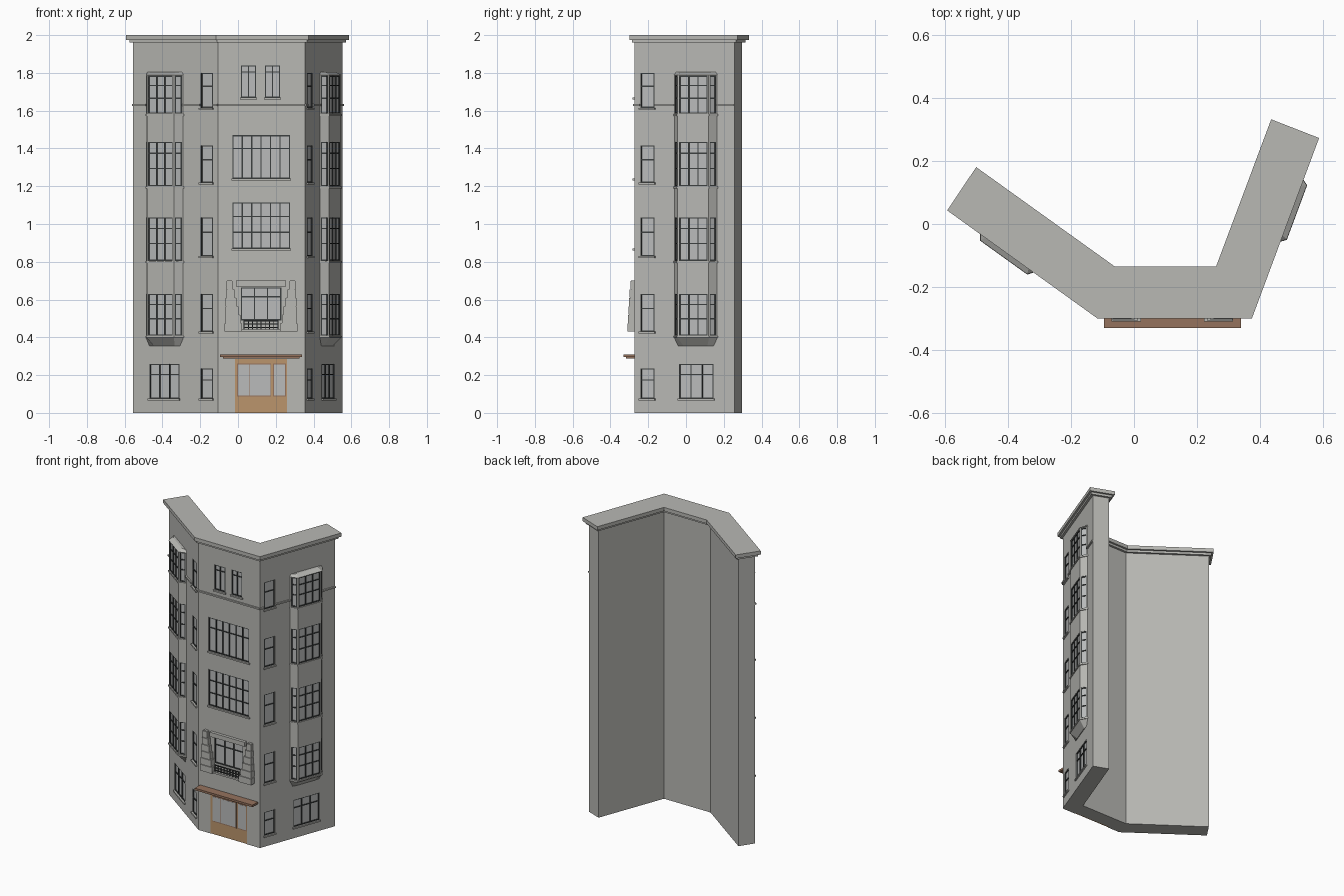
import bpy, bmesh
from mathutils import Vector

cube = bpy.data.objects.get("Cube")
if cube:
    bpy.data.objects.remove(cube, do_unlink=True)


def material(name, rgb):
    m = bpy.data.materials.new(name)
    m.use_nodes = True
    m.diffuse_color = (*rgb, 1)
    m.node_tree.nodes["Principled BSDF"].inputs["Base Color"].default_value = (*rgb, 1)
    return m


STONE = material("grey stone", (0.48, 0.48, 0.455))
GLASS = material("pale glass", (0.49, 0.5, 0.5))
DARK = material("dark frame", (0.045, 0.05, 0.05))
WOOD = material("tan wood", (0.5, 0.3, 0.15))
BROWN = material("brown wood", (0.3, 0.17, 0.11))

parts = {}


def part(name, mat=STONE):
    if name not in parts:
        parts[name] = (bmesh.new(), mat)
    return parts[name][0]


def prism(bm, low, z0, z1, high=None):
    """Solid between a lower outline and an upper one."""
    a = [bm.verts.new((p[0], p[1], z0)) for p in low]
    b = [bm.verts.new((p[0], p[1], z1)) for p in (high or low)]
    faces = [bm.faces.new(a), bm.faces.new(b)]
    for i in range(len(a)):
        j = (i + 1) % len(a)
        faces.append(bm.faces.new((a[i], a[j], b[j], b[i])))
    bmesh.ops.recalc_face_normals(bm, faces=faces)


class Facade:
    """Flat wall plane: u runs along it, p points outward."""
    def __init__(self, start, end, outward):
        self.o = Vector(start)
        self.d = (Vector(end) - self.o).normalized()
        self.n = Vector((self.d.y, -self.d.x))
        if self.n.dot(Vector(outward)) < 0:
            self.n = -self.n

    def at(self, u, p=0):
        return self.o + self.d * u + self.n * p

    def box(self, bm, u0, u1, p0, p1, z0, z1):
        prism(bm, [self.at(u0, p0), self.at(u1, p0), self.at(u1, p1), self.at(u0, p1)], z0, z1)


def window(f, body, u0, u1, z0, z1, cols=1, rails=(), sill=True, bar=0.006):
    """Recessed glazing with frame, mullions and rails given as height fractions."""
    f.box(part(body + "_cutter"), u0, u1, -0.01, 0.01, z0, z1)
    f.box(part("window_glass", GLASS), u0, u1, -0.011, -0.007, z0, z1)
    fr = part("window_frames", DARK)
    for i in range(cols + 1):
        u = u0 + (u1 - u0 - bar) * i / cols
        f.box(fr, u, u + bar, -0.011, -0.001, z0, z1)
    for t in (0, *rails, 1):
        z = z0 + (z1 - z0 - bar) * t
        f.box(fr, u0, u1, -0.011, -0.002, z, z + bar)
    if sill:
        f.box(part("window_sills"), u0 - 0.005, u1 + 0.005, -0.002, 0.01, z0 - 0.01, z0)


def offset(poly, dist):
    """Mitred offset of a counter-clockwise outline."""
    out = []
    for i, p in enumerate(poly):
        e1 = (p - poly[i - 1]).normalized()
        e2 = (poly[(i + 1) % len(poly)] - p).normalized()
        n1, n2 = Vector((e1.y, -e1.x)), Vector((e2.y, -e2.x))
        out.append(p + (n1 + n2) * dist / (1 + n1.dot(n2)))
    return out


# Main body: bent plan with two splayed wings, and a stepped cornice
plan = [Vector(p) for p in ((-0.555, 0.05), (-0.107, -0.272), (0.355, -0.272), (0.552, 0.257),
                            (0.452, 0.296), (0.28, -0.163), (-0.07, -0.163), (-0.494, 0.141))]
prism(part("building_walls"), plan, 0, 1.965)
prism(part("cornice_step"), offset(plan, 0.015), 1.96, 1.976)
prism(part("cornice"), offset(plan, 0.028), 1.975, 2.0)

front = Facade((0, -0.272), (1, -0.272), (0, -1))
left_wing = Facade(plan[2], plan[3], (1, 0))
right_wing = Facade(plan[1], plan[0], (-1, 0))
course = part("string_course")

# Wings: narrow window column, ground window and projecting bay
BAY = [(0.226, 0), (0.258, 0.04), (0.433, 0.04), (0.466, 0)]
FLOORS = [(0.41, 0.63), (0.805, 1.035), (1.2, 1.435), (1.585, 1.785)]
for side, f in (("left", left_wing), ("right", right_wing)):
    for z0, z1 in ((0.075, 0.235), (0.43, 0.63), (0.83, 1.035), (1.22, 1.415), (1.615, 1.8)):
        window(f, "building_walls", 0.032, 0.112, z0, z1, 1, (0.62,))
    window(f, "building_walls", 0.251, 0.446, 0.075, 0.26, 3, (0.7,))
    length = (plan[3] - plan[2]).length if side == "left" else (plan[0] - plan[1]).length
    for u0, u1 in ((0, 0.03), (0.114, 0.226), (0.466, length)):
        f.box(course, u0, u1, -0.002, 0.009, 1.625, 1.635)

    def outline(grow=0.0, depth=1.0):
        pts = [(u + (grow if u > 0.34 else -grow), p * depth + (grow if p else 0)) for u, p in BAY]
        pts = [(pts[0][0], -0.015)] + pts + [(pts[-1][0], -0.015)]
        return [f.at(*q) for q in pts]

    bay = side + "_bay"
    prism(part(bay), outline(), 0.4, 1.79)
    prism(part(bay + "_foot"), outline(-0.02, 0.6), 0.355, 0.4, outline(0.003))
    prism(part(bay + "_cap"), outline(0.004), 1.788, 1.804, outline(-0.008, 0.6))
    faces = [Facade(f.at(*BAY[i]), f.at(*BAY[i + 1]), f.n) for i in range(3)]
    for z0, z1 in FLOORS:
        prism(part(bay + "_sills"), outline(0.005), z0 - 0.012, z0 - 0.002)
        for face, (a, b), cols in zip(faces, zip(BAY, BAY[1:]), (1, 3, 1)):
            w = (Vector(b) - Vector(a)).length
            window(face, bay, 0.007, w - 0.007, z0, z1, cols, (0.4, 0.75), False)

# Central face: paired top windows and two wide studio windows
for x in (0.015, 0.142):
    window(front, "building_walls", x, x + 0.08, 1.67, 1.84, 2, (0.8,))
window(front, "building_walls", -0.03, 0.275, 1.24, 1.47, 6, (0.7,))
window(front, "building_walls", -0.03, 0.275, 0.87, 1.115, 6, (0.35, 0.7))
front.box(course, plan[1].x, plan[2].x, -0.002, 0.009, 1.625, 1.635)

# Feature window with stepped stone surround and small balcony
MID = 0.122
window(front, "building_walls", 0.015, 0.229, 0.49, 0.665, 3, (0.72,), False)
surround = part("window_surround")
COURSES = 6
for i in range(COURSES):
    z = 0.43 + 0.27 * i / COURSES
    outer, inner = 0.193 - 0.002 * i, 0.1 + 0.01 * i
    for s in (-1, 1):
        u = sorted((MID + s * outer, MID + s * inner))
        front.box(surround, *u, -0.005, 0.038 - 0.003 * i, z, z + 0.042)
        front.box(surround, u[0] + 0.004, u[1] - 0.004, -0.005, 0.032 - 0.003 * i, z, z + 0.045)
front.box(part("window_lintel"), -0.01, 0.254, -0.005, 0.02, 0.67, 0.7)
front.box(part("balcony_floor"), 0.015, 0.229, -0.005, 0.028, 0.43, 0.442)
rail = part("balcony_railing", DARK)
for z in (0.45, 0.467, 0.485):
    front.box(rail, 0.03, 0.214, 0.02, 0.025, z, z + 0.005)
for i in range(9):
    u = 0.03 + 0.179 * i / 8
    front.box(rail, u, u + 0.005, 0.02, 0.025, 0.442, 0.49)

# Shopfront: timber panel with brown-framed glazing under a canopy
front.box(part("building_walls_cutter"), -0.017, 0.259, -0.01, 0.01, -0.01, 0.286)
front.box(part("shopfront", WOOD), -0.017, 0.259, -0.012, -0.003, 0, 0.286)
for u0, u1 in ((0.0, 0.057), (0.061, 0.172), (0.19, 0.25)):
    front.box(part("shop_frames", BROWN), u0 - 0.004, u1 + 0.004, -0.004, -0.001, 0.086, 0.262)
    front.box(part("shop_glass", GLASS), u0, u1, -0.003, 0, 0.092, 0.256)
front.box(part("canopy_support", BROWN), -0.08, 0.325, -0.002, 0.045, 0.289, 0.297)
front.box(part("canopy", BROWN), -0.095, 0.34, -0.002, 0.058, 0.296, 0.31)

# Turn collected parts into objects
objects = {}
for name, (bm, mat) in parts.items():
    mesh = bpy.data.meshes.new(name)
    bm.to_mesh(mesh)
    bm.free()
    mesh.materials.append(mat)
    objects[name] = bpy.data.objects.new(name, mesh)
    bpy.context.collection.objects.link(objects[name])

# Carve the window recesses, then drop the cutters
for name in ("building_walls", "left_bay", "right_bay"):
    body, cutter = objects[name], objects[name + "_cutter"]
    cutter.hide_render = True
    mod = body.modifiers.new("recesses", "BOOLEAN")
    mod.operation = "DIFFERENCE"
    mod.solver = "EXACT"
    mod.object = cutter
    bpy.context.view_layer.objects.active = body
    bpy.ops.object.modifier_apply(modifier=mod.name)
    bpy.data.objects.remove(cutter, do_unlink=True)
